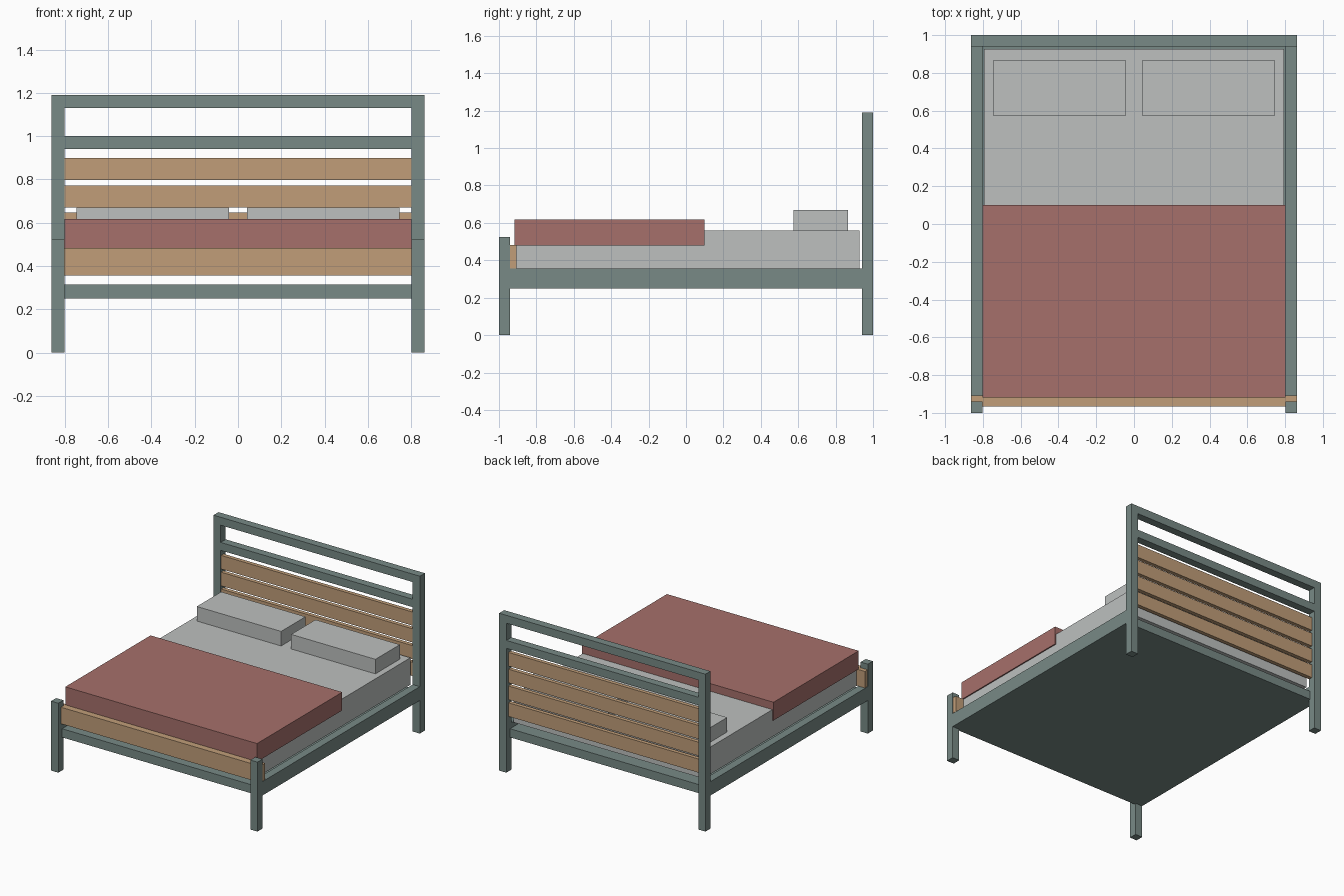
import bpy

if "Cube" in bpy.data.objects:
    bpy.data.objects.remove(bpy.data.objects["Cube"])


def material(name, rgb):
    """Flat colour given as 0-255 sRGB, stored linear."""
    lin = [((c / 255 + 0.055) / 1.055) ** 2.4 for c in rgb]
    m = bpy.data.materials.new(name)
    m.diffuse_color = (*lin, 1)
    m.use_nodes = True
    m.node_tree.nodes["Principled BSDF"].inputs["Base Color"].default_value = m.diffuse_color
    return m


METAL = material("grey_green_metal", (120, 138, 134))
WOOD = material("light_wood", (193, 158, 121))
LINEN = material("pale_grey_linen", (189, 192, 191))
RED = material("dusty_red_fabric", (166, 112, 107))


def box(name, x, y, z, mat):
    """Box between (min, max) pairs on each axis."""
    bpy.ops.mesh.primitive_cube_add(size=1)
    ob = bpy.context.object
    ob.name = name
    for v in ob.data.vertices:
        v.co = [r[0] if c < 0 else r[1] for c, r in zip(v.co, (x, y, z))]
    ob.data.materials.append(mat)
    return ob


OUT, IN = 0.863, 0.803      # outer and inner faces of the posts

# Posts, side rails and pillows, mirrored left and right
for side, s in (("left", -1), ("right", 1)):
    post_x = sorted((s * IN, s * OUT))
    box(f"{side}_head_post", post_x, (0.94, 1.0), (0, 1.19), METAL)
    box(f"{side}_foot_post", post_x, (-1.0, -0.94), (0, 0.525), METAL)
    box(f"{side}_side_rail", post_x, (-0.94, 0.94), (0.25, 0.355), METAL)
    box(f"{side}_pillow", sorted((s * 0.042, s * 0.747)),
        (0.575, 0.866), (0.56, 0.67), LINEN)

# Bed base with its front and back edges between the posts
box("bed_base", (-IN, IN), (-0.955, 0.955), (0.25, 0.315), METAL)

# Headboard rails
for name, z in (("top", 1.13), ("middle", 0.94)):
    box(f"headboard_{name}_rail", (-IN, IN), (0.94, 1.0), (z, z + 0.06), METAL)

# Headboard slats
for i in range(4):
    top = 0.9 - i * 0.127
    box(f"headboard_slat_{i + 1}", (-IN, IN), (0.945, 0.975), (top - 0.103, top), WOOD)

# Footboard plank, set into the back of the foot posts
box("footboard_plank", (-0.862, 0.862), (-0.967, -0.907), (0.357, 0.482), WOOD)

# Bedding
box("mattress", (-0.793, 0.793), (-0.91, 0.927), (0.355, 0.56), LINEN)
box("blanket", (-0.802, 0.802), (-0.918, 0.1), (0.48, 0.618), RED)
